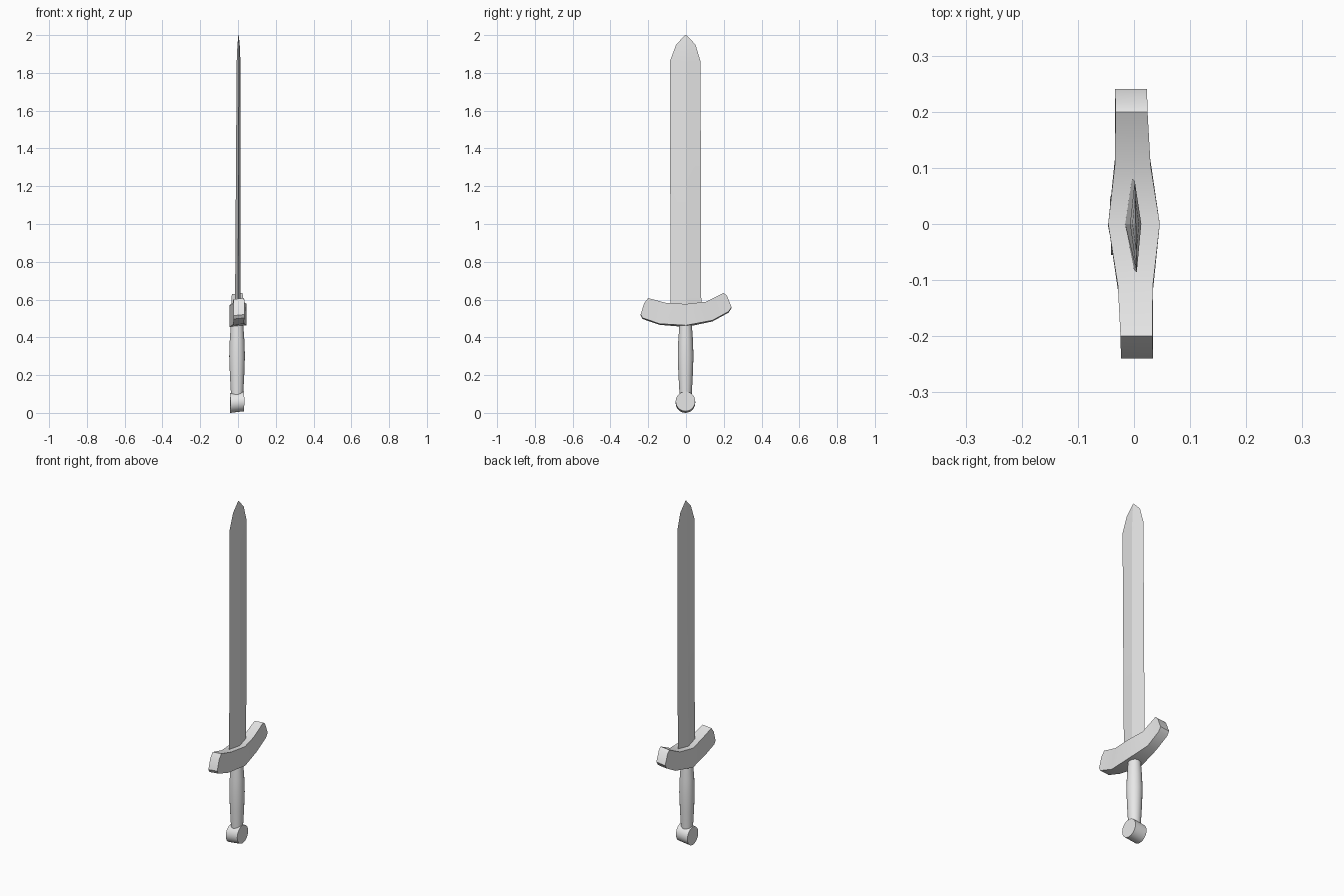
import bpy, bmesh, math

if "Cube" in bpy.data.objects:
    bpy.data.objects.remove(bpy.data.objects["Cube"], do_unlink=True)

GREY = (0.8, 0.8, 0.8, 1.0)
steel = bpy.data.materials.new("plain grey")
steel.use_nodes = True
steel.diffuse_color = GREY
steel.node_tree.nodes["Principled BSDF"].inputs["Base Color"].default_value = GREY

TWIST = -0.022  # the whole sword is turned slightly about its length


def loft(name, rings, slant=0.0, angle=30):
    """Join equal rings of points into a capped solid."""
    bm = bmesh.new()
    loops = [[bm.verts.new((x + TWIST * y, y, z + slant * x)) for x, y, z in ring]
             for ring in rings]
    n = len(loops[0])
    for a, b in zip(loops, loops[1:]):
        for i in range(n):
            j = (i + 1) % n
            bm.faces.new((a[i], a[j], b[j], b[i]))
    bm.faces.new(loops[0][::-1])
    bm.faces.new(loops[-1])
    bmesh.ops.recalc_face_normals(bm, faces=bm.faces)
    mesh = bpy.data.meshes.new(name)
    bm.to_mesh(mesh)
    bm.free()
    mesh.materials.append(steel)
    obj = bpy.data.objects.new(name, mesh)
    bpy.context.collection.objects.link(obj)
    bpy.ops.object.select_all(action="DESELECT")
    obj.select_set(True)
    bpy.context.view_layer.objects.active = obj
    bpy.ops.object.shade_smooth_by_angle(angle=math.radians(angle))
    return obj


def circle(count):
    return [(math.cos(math.tau * i / count), math.sin(math.tau * i / count))
            for i in range(count)]


# Blade: diamond section, (z, centre x, half thickness, low y, high y)
blade = [(0.52, -0.002, 0.014, -0.081, 0.081),
         (1.86, 0.003, 0.010, -0.086, 0.077),
         (1.95, 0.003, 0.006, -0.052, 0.050),
         (2.0, 0.003, 0.001, -0.005, 0.002)]
loft("blade", [[(c + t, 0, z), (c, hi, z), (c - t, 0, z), (c, lo, z)]
               for z, c, t, lo, hi in blade], angle=10)

# Curved guard: paired lower and upper edge points (y, z), thickest in the middle
lower = [(-0.24, 0.518), (-0.23, 0.500), (-0.14, 0.469), (0, 0.459),
         (0.14, 0.487), (0.226, 0.534), (0.241, 0.557)]
upper = [(-0.222, 0.577), (-0.2, 0.605), (-0.11, 0.58), (0, 0.572),
         (0.105, 0.585), (0.2, 0.632), (0.217, 0.617)]


def half(y):
    return max(0.0285, 0.046 - 0.0175 * abs(y) / 0.13)


loft("guard", [[(-half(b), b, zb), (half(b), b, zb), (half(t), t, zt), (-half(t), t, zt)]
               for (b, zb), (t, zt) in zip(lower, upper)], slant=0.1)

# Grip: round and slightly swollen, (z, radius)
grip = [(0.07, 0.031), (0.11, 0.033), (0.2, 0.038), (0.3, 0.0415),
        (0.38, 0.039), (0.48, 0.032)]
loft("grip", [[(-0.005 + r * c, -0.002 + r * s, z) for c, s in circle(20)]
              for z, r in grip])

# Pommel: short disc lying across the grip
loft("pommel", [[(x, -0.003 + 0.052 * c, 0.057 + 0.052 * s) for c, s in circle(24)]
                for x in (-0.042, 0.032)], slant=0.12)
